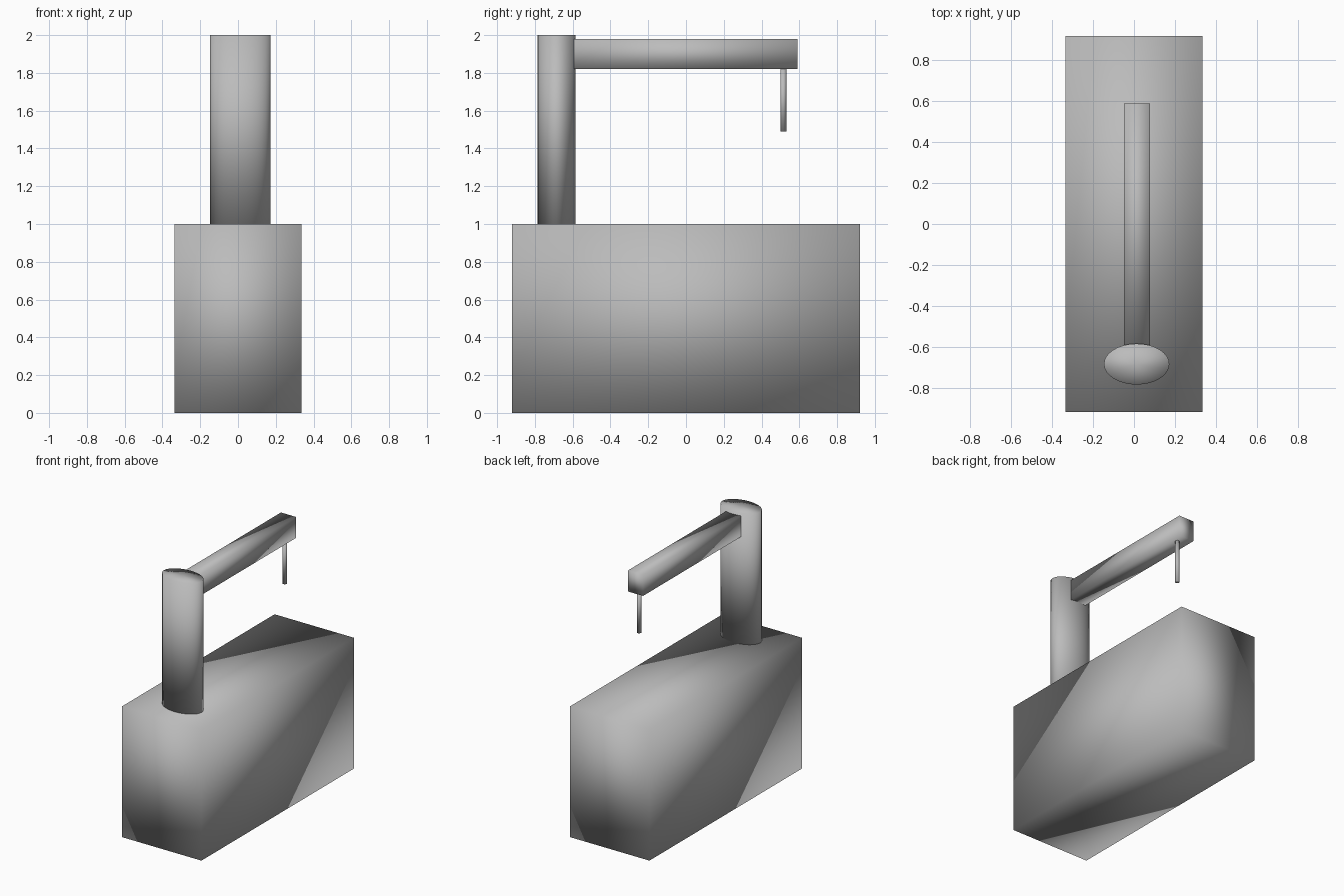
import bpy
import bmesh
from mathutils import Matrix, Vector

cube = bpy.data.objects.get("Cube")
if cube:
    bpy.data.objects.remove(cube, do_unlink=True)

# One plain grey for every part
grey = bpy.data.materials.new("plain_grey")
grey.use_nodes = True
colour = (0.5, 0.5, 0.5, 1.0)
grey.diffuse_color = colour
grey.node_tree.nodes["Principled BSDF"].inputs["Base Color"].default_value = colour


def finish(name, bm):
    """Turn a bmesh into a fully smooth-shaded object."""
    for face in bm.faces:
        face.smooth = True
    mesh = bpy.data.meshes.new(name)
    bm.to_mesh(mesh)
    bm.free()
    mesh.materials.append(grey)
    obj = bpy.data.objects.new(name, mesh)
    bpy.context.collection.objects.link(obj)
    return obj


def box(name, low, high):
    low, high = Vector(low), Vector(high)
    bm = bmesh.new()
    place = Matrix.Translation((low + high) / 2) @ Matrix.Diagonal((high - low).to_4d())
    bmesh.ops.create_cube(bm, size=1, matrix=place)
    return finish(name, bm)


def post(name, x, y, radius_x, radius_y, bottom, top, sides):
    """Upright cylinder with an elliptical section."""
    bm = bmesh.new()
    place = (Matrix.Translation((x, y, (bottom + top) / 2))
             @ Matrix.Diagonal((radius_x, radius_y, top - bottom, 1)))
    bmesh.ops.create_cone(bm, cap_ends=True, cap_tris=True, segments=sides,
                          radius1=1, radius2=1, depth=1, matrix=place)
    return finish(name, bm)


# Heavy block at the bottom
box("base_block", (-0.335, -0.92, 0), (0.335, 0.92, 1))

# Oval column standing near the front end
post("column", 0.013, -0.685, 0.16, 0.1, 1, 2, 32)

# Long arm reaching back from the column
box("arm", (-0.05, -0.595, 1.82), (0.078, 0.59, 1.98))

# Thin rod hanging under the arm's free end
post("hanging_rod", 0.035, 0.515, 0.016, 0.016, 1.49, 1.82, 32)
